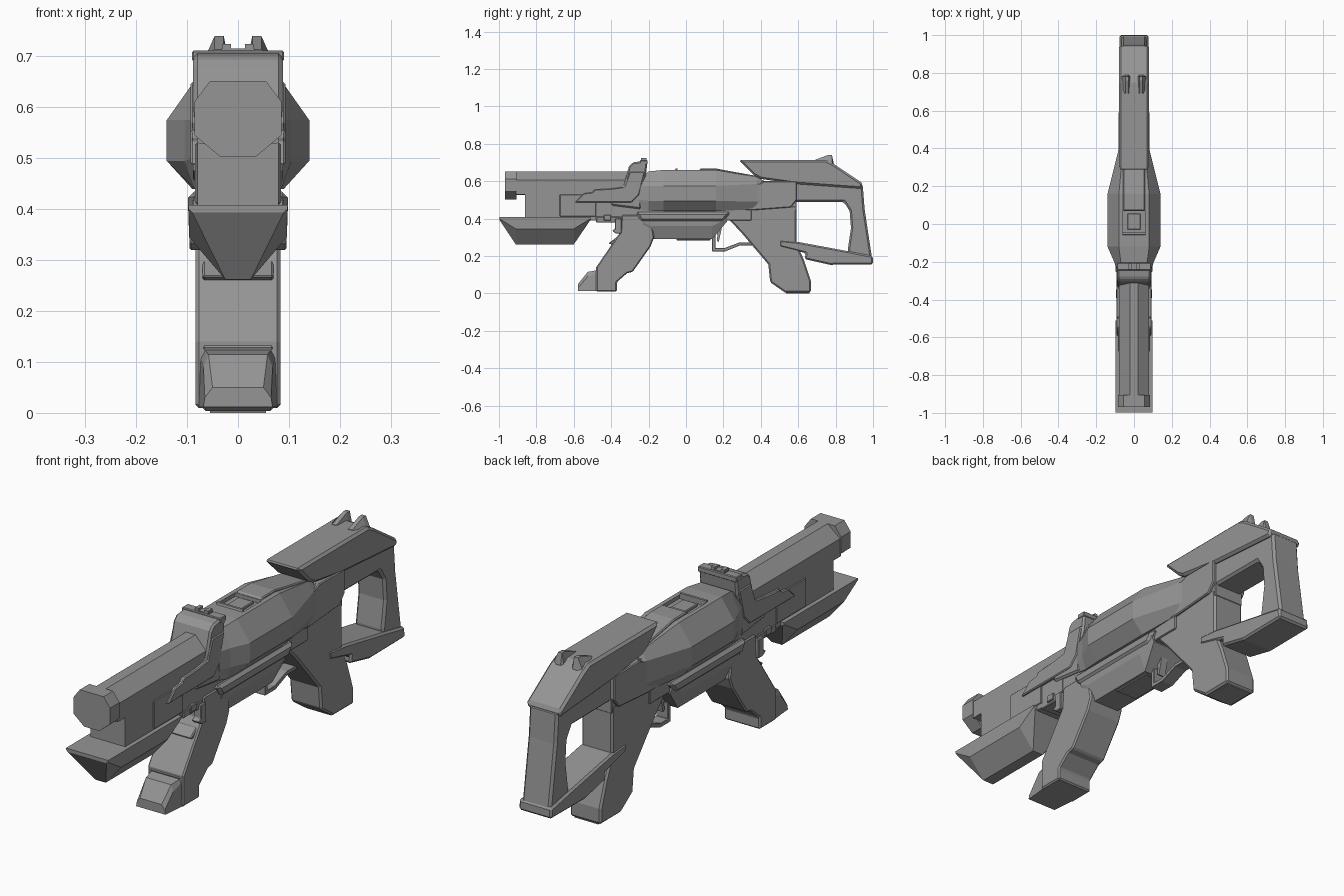
import bpy, bmesh, math

gunmetal = bpy.data.materials.new("dark_grey")
gunmetal.diffuse_color = (0.3, 0.3, 0.3, 1)


def finish(name, bm, bevel=0.0):
    bmesh.ops.recalc_face_normals(bm, faces=bm.faces)
    me = bpy.data.meshes.new(name)
    bm.to_mesh(me)
    bm.free()
    me.materials.append(gunmetal)
    ob = bpy.data.objects.new(name, me)
    bpy.context.collection.objects.link(ob)
    if bevel:
        m = ob.modifiers.new("edge_bevel", 'BEVEL')
        m.width, m.segments, m.limit_method = bevel, 1, 'ANGLE'
        m.angle_limit = math.radians(35)
    return ob


def skin(bm, rings):
    """Join equal rings of points into a capped tube."""
    vs = [[bm.verts.new(p) for p in r] for r in rings]
    n = len(vs[0])
    for a, b in zip(vs, vs[1:]):
        for i in range(n):
            bm.faces.new((a[i], a[(i + 1) % n], b[(i + 1) % n], b[i]))
    bm.faces.new(vs[0])
    bm.faces.new(vs[-1])


def prism(name, profile, hw, bevel=0.004, x0=None):
    """Side profile (y, z) extruded across x; x0 given = mirrored pair of plates."""
    bm = bmesh.new()
    spans = [(-hw, hw)] if x0 is None else [(x0, hw), (-hw, -x0)]
    for a, b in spans:
        skin(bm, [[(x, y, z) for y, z in profile] for x in (a, b)])
    return finish(name, bm, bevel)


def loft(name, sections, bevel=0.0):
    """Sections (y, half outline [(x, z)] top to bottom), mirrored in x."""
    bm = bmesh.new()
    skin(bm, [[(x, y, z) for x, z in h] + [(-x, y, z) for x, z in reversed(h)]
              for y, h in sections])
    return finish(name, bm, bevel)


def box(name, hw, y0, y1, z0, z1, bevel=0.003, x0=None):
    return prism(name, [(y0, z0), (y1, z0), (y1, z1), (y0, z1)], hw, bevel, x0)


# Barrel with octagonal muzzle
tube = [(0.022, 0.652), (0.08, 0.605), (0.08, 0.53), (0.04, 0.525)]
loft("barrel", [(-0.91, tube), (-0.22, tube)])
cap = [(0.055, 0.652), (0.085, 0.612), (0.085, 0.545), (0.035, 0.503)]
loft("muzzle", [(-0.968, cap), (-0.905, cap)])
box("under_barrel_block", 0.08, -0.86, -0.35, 0.39, 0.54, 0)
box("side_block", 0.084, -0.675, -0.48, 0.41, 0.53)

# Boat-shaped lower forend
keel = [(0.098, 0.408), (0.096, 0.345), (0.025, 0.262)]
tip = [(0.098, 0.408), (0.097, 0.40), (0.09, 0.394)]
loft("lower_forend", [(-0.998, tip), (-0.91, keel), (-0.60, keel), (-0.51, tip)])

# Collar with front sight
prism("collar", [(-0.40, 0.555), (-0.335, 0.57), (-0.305, 0.68), (-0.285, 0.70),
                 (-0.22, 0.71), (-0.205, 0.71), (-0.215, 0.63), (-0.24, 0.57),
                 (-0.24, 0.45), (-0.40, 0.47)], 0.088, 0.008)
prism("collar_arm", [(-0.595, 0.487), (-0.545, 0.535), (-0.50, 0.54), (-0.49, 0.555),
                     (-0.40, 0.56), (-0.33, 0.57), (-0.30, 0.65), (-0.22, 0.65),
                     (-0.25, 0.53), (-0.29, 0.487)], 0.093, 0.004, 0.07)
box("sight_plate", 0.09, -0.245, -0.205, 0.69, 0.712)
box("front_sight_base", 0.032, -0.24, -0.21, 0.705, 0.716, 0)
box("front_sight_post", 0.03, -0.24, -0.21, 0.71, 0.725, 0, 0.014)

# Main receiver with flared waist
wide = [(0.08, 0.66), (0.14, 0.575), (0.14, 0.495), (0.09, 0.44)]
receiver = loft("receiver", [
    (-0.25, [(0.065, 0.62), (0.09, 0.575), (0.09, 0.50), (0.08, 0.45)]),
    (-0.20, [(0.07, 0.652), (0.105, 0.575), (0.105, 0.495), (0.085, 0.44)]),
    (-0.12, wide), (0.16, wide),
    (0.38, [(0.06, 0.622), (0.085, 0.585), (0.085, 0.49), (0.075, 0.45)]),
    (0.42, [(0.055, 0.60), (0.078, 0.58), (0.078, 0.49), (0.07, 0.455)])])
cutter = box("port_cutter", 0.062, -0.045, 0.07, 0.645, 0.70, 0)
cutter.hide_render = True
cutter.hide_viewport = True
cut = receiver.modifiers.new("port", 'BOOLEAN')
cut.object, cut.operation, cut.solver = cutter, 'DIFFERENCE', 'EXACT'
box("port_cover", 0.035, -0.03, 0.055, 0.63, 0.655)
prism("port_rim_front", [(-0.06, 0.655), (-0.055, 0.668), (-0.045, 0.668),
                         (-0.045, 0.655)], 0.06, 0)
prism("top_ridge", [(0.07, 0.655), (0.075, 0.667), (0.16, 0.668), (0.20, 0.66),
                    (0.40, 0.624), (0.40, 0.60), (0.07, 0.60)], 0.058)

# Lower body, belly and side rail
box("body_core", 0.078, -0.42, 0.35, 0.39, 0.50)
belly = [(0.09, 0.41), (0.088, 0.36), (0.06, 0.29)]
loft("belly", [(-0.23, [(0.09, 0.41), (0.088, 0.38), (0.08, 0.36)]),
               (-0.19, belly), (0.14, belly),
               (0.22, [(0.09, 0.41), (0.088, 0.40), (0.08, 0.385)])])
prism("side_rail", [(-0.27, 0.435), (0.24, 0.435), (0.20, 0.385), (-0.24, 0.385)],
      0.098, 0.012)
box("belly_plate", 0.05, -0.05, 0.13, 0.284, 0.30)

# Latch above the front grip
box("latch_block", 0.083, -0.48, -0.35, 0.38, 0.41)
prism("latch_hook", [(-0.38, 0.40), (-0.345, 0.40), (-0.345, 0.32), (-0.375, 0.32),
                     (-0.395, 0.335), (-0.38, 0.345)], 0.095, 0.003, 0.06)
box("latch_pin", 0.09, -0.44, -0.40, 0.39, 0.42)

# Front grip with stepped toe
prism("front_grip", [(-0.345, 0.42), (-0.35, 0.33), (-0.48, 0.14), (-0.48, 0.01),
                     (-0.37, 0.01), (-0.37, 0.06), (-0.315, 0.108), (-0.285, 0.115),
                     (-0.19, 0.25), (-0.17, 0.30), (-0.19, 0.42)], 0.083, 0.006)
prism("front_grip_strap", [(-0.37, 0.30), (-0.415, 0.268), (-0.39, 0.258),
                           (-0.485, 0.125), (-0.44, 0.12), (-0.33, 0.28)], 0.07)
loft("front_grip_toe", [
    (-0.577, [(0.05, 0.05), (0.065, 0.03), (0.068, 0.012)]),
    (-0.525, [(0.058, 0.115), (0.068, 0.09), (0.072, 0.012)]),
    (-0.47, [(0.066, 0.125), (0.074, 0.11), (0.078, 0.012)])])

# Trigger and guard
prism("trigger_guard", [(0.14, 0.31), (0.14, 0.225), (0.21, 0.225), (0.29, 0.257),
                        (0.36, 0.257), (0.36, 0.272), (0.285, 0.272),
                        (0.205, 0.242), (0.158, 0.242), (0.158, 0.31)], 0.028, 0.002)
prism("trigger", [(0.15, 0.39), (0.20, 0.39), (0.185, 0.32), (0.175, 0.275),
                  (0.165, 0.28), (0.168, 0.31)], 0.016, 0)

# Rear grip
prism("rear_grip", [(0.22, 0.43), (0.23, 0.395), (0.30, 0.32), (0.44, 0.155),
                    (0.45, 0.06), (0.53, 0.004), (0.667, 0.004), (0.667, 0.07),
                    (0.63, 0.18), (0.59, 0.27), (0.59, 0.47), (0.30, 0.47)],
      0.072, 0.008)
box("rear_grip_base", 0.055, 0.535, 0.66, 0.0, 0.02, 0)

# Rear receiver and its side plates
box("rear_receiver", 0.07, 0.30, 0.592, 0.44, 0.60)
prism("rear_side_plate", [(0.29, 0.535), (0.42, 0.60), (0.592, 0.60), (0.592, 0.50),
                          (0.56, 0.46), (0.36, 0.445), (0.23, 0.45)],
      0.082, 0.004, 0.06)

# Stock: cheek wedge, frame and butt
prism("stock_cheek", [(0.282, 0.712), (0.75, 0.712), (0.79, 0.692), (0.945, 0.588),
                      (0.94, 0.56), (0.59, 0.585), (0.40, 0.612),
                      (0.365, 0.63)], 0.08, 0.01)
prism("stock_frame", [(0.58, 0.60), (0.945, 0.58), (0.955, 0.45), (0.998, 0.165),
                      (0.87, 0.175), (0.865, 0.235), (0.882, 0.35), (0.875, 0.44),
                      (0.845, 0.488), (0.58, 0.49)], 0.066, 0.01)
prism("stock_lower_bar", [(0.50, 0.285), (0.60, 0.275), (0.87, 0.225), (0.998, 0.20),
                          (1.0, 0.155), (0.77, 0.153), (0.635, 0.183),
                          (0.64, 0.215), (0.50, 0.25)], 0.076, 0.008)

# Rear sight ears
bm = bmesh.new()
for s in (-1, 1):
    ear = [(0.064, 0.70), (0.046, 0.74), (0.028, 0.74), (0.02, 0.70)]
    skin(bm, [[(s * x, 0.69, min(z, 0.714)) for x, z in ear],
              [(s * x, 0.76, z) for x, z in ear],
              [(s * x, 0.78, z) for x, z in ear],
              [(s * x, 0.79, z - 0.045) for x, z in ear]])
finish("rear_sight_ears", bm)
